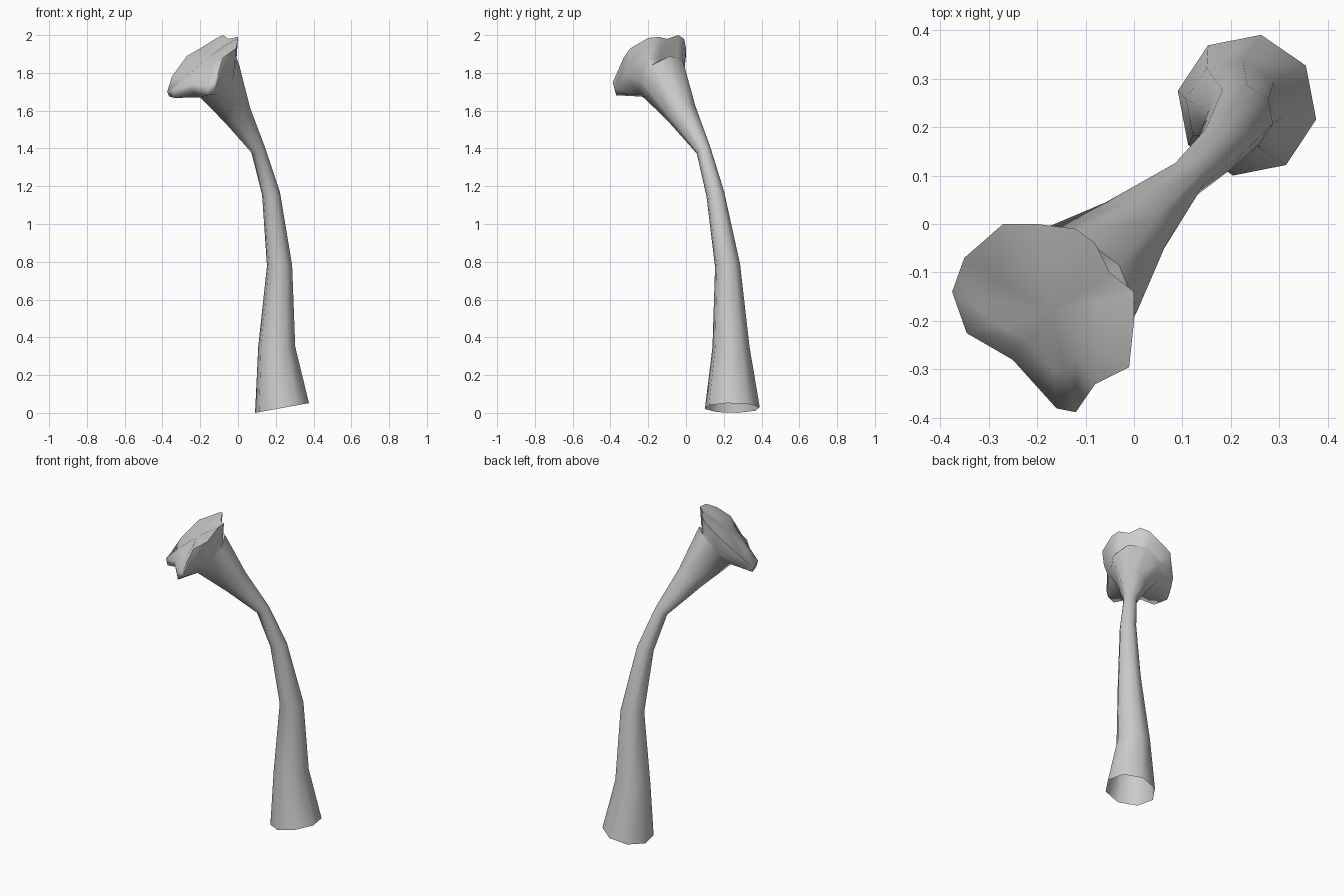
import bpy, bmesh
from math import atan2, cos, sin, pi, radians
from mathutils import Vector

cube = bpy.data.objects.get("Cube")
if cube:
    bpy.data.objects.remove(cube, do_unlink=True)

SIDES = 8
PHASE = radians(-11.5)
UP = Vector((0, 0, 1))
FACING = Vector((-0.54, -0.54, 0.64)).normalized()

# Stem stations: centre and radius, from the foot to the flare
STEM = [
    ((0.233, 0.245, 0.026), 0.148),
    ((0.205, 0.238, 0.35), 0.1),
    ((0.22, 0.22, 0.78), 0.068),
    ((0.175, 0.155, 1.16), 0.049),
    ((0.108, 0.093, 1.39), 0.04),
    ((-0.01, -0.022, 1.585), 0.083),
    ((-0.115, -0.13, 1.78), 0.145),
]

# Irregular upper edge of the head
RIM = [Vector(p) for p in (
    (0, -0.2, 1.985), (0, -0.14, 1.99), (-0.05, -0.1, 1.98),
    (-0.08, -0.04, 2.0), (-0.12, -0.01, 1.98), (-0.2, 0, 1.93),
    (-0.27, 0, 1.89), (-0.35, -0.07, 1.78), (-0.375, -0.14, 1.7),
    (-0.345, -0.225, 1.71), (-0.25, -0.28, 1.74), (-0.16, -0.38, 1.73),
    (-0.12, -0.388, 1.75), (-0.08, -0.33, 1.88), (-0.01, -0.295, 1.93))]


def add_ring(bm, points):
    return [bm.verts.new(p) for p in points]


def bridge(bm, lower, upper):
    n = len(lower)
    for i in range(n):
        j = (i + 1) % n
        bm.faces.new((lower[i], lower[j], upper[j], upper[i]))


bm = bmesh.new()

# Stem: octagonal rings square to the path, open at the foot
centres = [Vector(c) for c, r in STEM]
rings = []
for i, (c, r) in enumerate(STEM):
    if i == 0:
        normal = Vector((-0.18, 0, 1))
    elif i == len(STEM) - 1:
        normal = FACING
    else:
        normal = centres[i + 1] - centres[i - 1]
    turn = UP.rotation_difference(normal)
    angles = [PHASE + 2 * pi * k / SIDES for k in range(SIDES)]
    rings.append(add_ring(bm, [centres[i] + turn @ Vector((r * cos(a), r * sin(a), 0))
                               for a in angles]))
for low, high in zip(rings, rings[1:]):
    bridge(bm, low, high)

# Head: rippled lip, thicker on its high side, and a shallow cap
middle = sum(RIM, Vector()) / len(RIM)
lip_points = []
for i, p in enumerate(RIM):
    q = middle.lerp(p, 0.95)
    drop = 0.025 + 0.28 * max(0, p.z - 1.7) + 0.015 * (i % 2)
    lip_points.append(Vector((q.x, q.y, p.z - drop)))
lip = add_ring(bm, lip_points)
edge = add_ring(bm, RIM)
inner = add_ring(bm, [middle.lerp(p, 0.6) + FACING * 0.01 for p in RIM])
bridge(bm, lip, edge)
bridge(bm, edge, inner)
top = bm.verts.new(middle + FACING * 0.015)
for i in range(len(inner)):
    bm.faces.new((inner[i], inner[(i + 1) % len(inner)], top))

# Zip the flare to the lip, matching the nearest corner by angle
flare = rings[-1]
unturn = UP.rotation_difference(FACING).inverted()


def nearest(vert):
    d = unturn @ (vert.co - middle)
    return round((atan2(d.y, d.x) - PHASE) / (2 * pi / SIDES)) % SIDES


for i, v in enumerate(lip):
    w = lip[(i + 1) % len(lip)]
    a, b = nearest(v), nearest(w)
    bm.faces.new((flare[a], w, v))
    steps = (b - a) % SIDES
    if steps < SIDES // 2:
        for s in range(steps):
            k = (a + s) % SIDES
            bm.faces.new((flare[k], flare[(k + 1) % SIDES], w))

bmesh.ops.recalc_face_normals(bm, faces=bm.faces)
mesh = bpy.data.meshes.new("trumpet_stalk")
bm.to_mesh(mesh)
bm.free()
stalk = bpy.data.objects.new("trumpet_stalk", mesh)
bpy.context.collection.objects.link(stalk)

# Plain grey material
grey = bpy.data.materials.new("plain_grey")
grey.use_nodes = True
colour = (0.6, 0.6, 0.6, 1)
grey.diffuse_color = colour
grey.node_tree.nodes["Principled BSDF"].inputs["Base Color"].default_value = colour
mesh.materials.append(grey)

# Smooth shading with only the sharpest folds kept
bpy.ops.object.select_all(action="DESELECT")
stalk.select_set(True)
bpy.context.view_layer.objects.active = stalk
bpy.ops.object.shade_smooth_by_angle(angle=radians(75))
